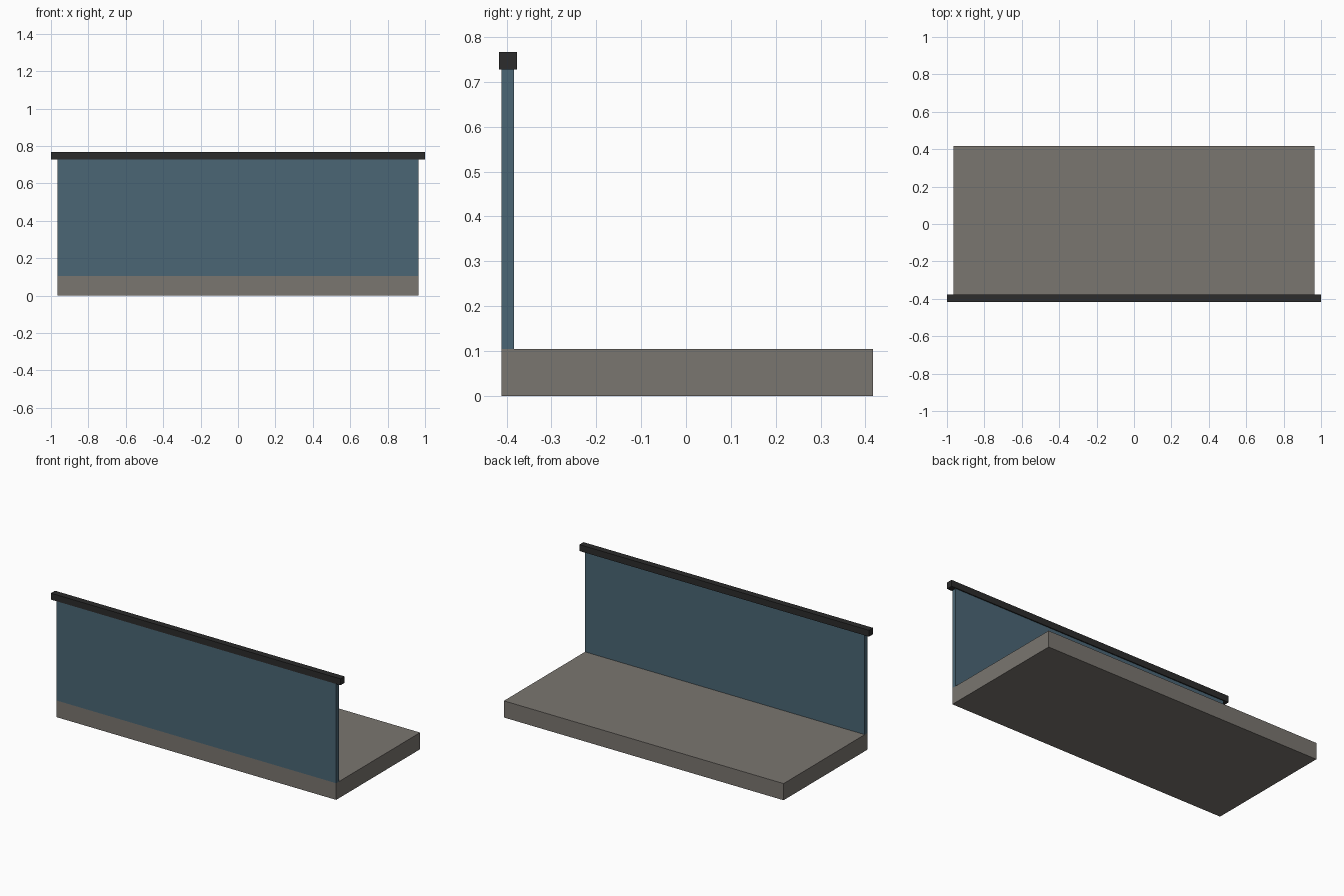
import bpy

if "Cube" in bpy.data.objects:
    bpy.data.objects.remove(bpy.data.objects["Cube"])


def material(name, rgb):
    m = bpy.data.materials.new(name)
    m.diffuse_color = (*rgb, 1.0)
    m.use_nodes = True
    m.node_tree.nodes["Principled BSDF"].inputs["Base Color"].default_value = m.diffuse_color
    return m


def box(name, x, y, z, mat):
    """Box from (min, max) ranges on each axis."""
    bpy.ops.mesh.primitive_cube_add(size=1, location=[(a + b) / 2 for a, b in (x, y, z)])
    ob = bpy.context.object
    ob.name = name
    ob.scale = [b - a for a, b in (x, y, z)]
    bpy.ops.object.transform_apply(location=False, rotation=False, scale=True)
    ob.data.materials.append(mat)
    return ob


concrete = material("warm_grey_concrete", (0.195, 0.18, 0.162))
glass = material("blue_grey_glass", (0.069, 0.133, 0.178))
metal = material("dark_metal", (0.025, 0.025, 0.025))

# Floor slab
box("balcony_slab", (-0.966, 0.966), (-0.411, 0.417), (0, 0.104), concrete)
# Upright panel along the front edge
box("glass_panel", (-0.966, 0.966), (-0.411, 0.4135 - 0.797), (0.104, 0.727), glass)
# Handrail capping the panel, overhanging both ends
box("handrail", (-1, 1), (-0.417, -0.377), (0.727, 0.767), metal)
